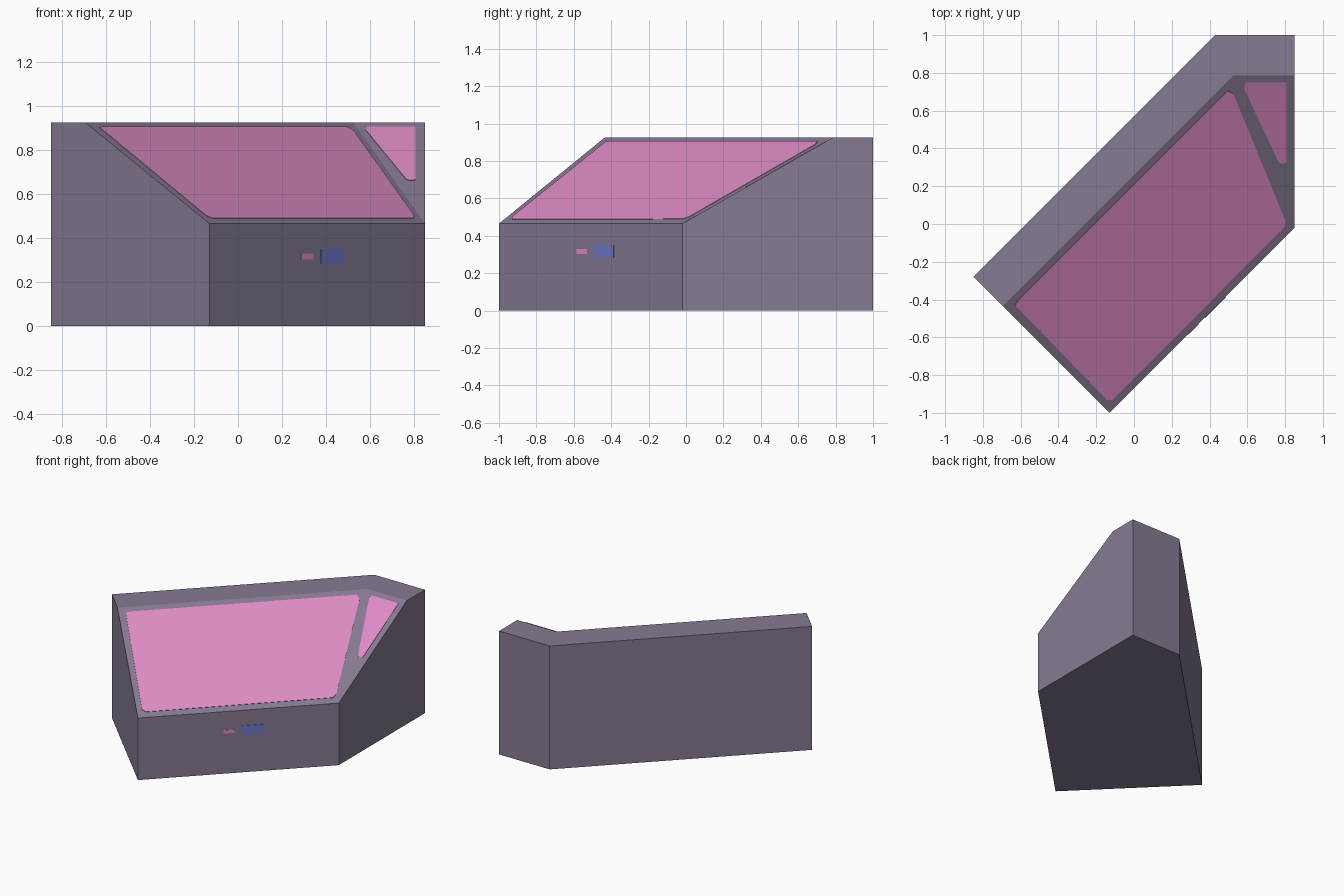
import bpy, bmesh
from mathutils import Vector

if "Cube" in bpy.data.objects:
    bpy.data.objects.remove(bpy.data.objects["Cube"])


def material(name, srgb):
    m = bpy.data.materials.new(name)
    m.diffuse_color = [((c + 0.055) / 1.055) ** 2.4 for c in srgb] + [1.0]
    m.use_nodes = True
    m.node_tree.nodes["Principled BSDF"].inputs["Base Color"].default_value = m.diffuse_color
    return m


GREY = material("mauve grey", (0.53, 0.48, 0.575))
PINK = material("screen pink", (0.88, 0.55, 0.78))
BLUE = material("badge blue", (0.43, 0.47, 0.80))

HIGH, LOW = 0.925, 0.465


def finish(name, bm, mat):
    bmesh.ops.recalc_face_normals(bm, faces=bm.faces)
    me = bpy.data.meshes.new(name)
    bm.to_mesh(me)
    bm.free()
    me.materials.append(mat)
    ob = bpy.data.objects.new(name, me)
    bpy.context.collection.objects.link(ob)
    return ob


def plate(name, pts, mat, thick=0.003):
    """Thin painted panel lying on a flat surface, raised towards the front/top."""
    bm = bmesh.new()
    pts = [Vector(p) for p in pts]
    n = (pts[1] - pts[0]).cross(pts[2] - pts[1]).normalized()
    if n.z < -0.01 or (abs(n.z) <= 0.01 and n.y > 0):
        n = -n
    f = bm.faces.new([bm.verts.new(p) for p in pts])
    ext = bmesh.ops.extrude_face_region(bm, geom=[f], use_keep_orig=True)
    new = [v for v in ext["geom"] if isinstance(v, bmesh.types.BMVert)]
    bmesh.ops.translate(bm, verts=new, vec=n * thick)
    return finish(name, bm, mat)


# Cabinet: five-sided footprint, flat rear rim, two sloping front facets
bm = bmesh.new()
V = lambda x, y, z: bm.verts.new((x, y, z))
foot = [(-0.13, -1.0), (0.85, -0.02), (0.85, 1.0), (0.43, 1.0), (-0.85, -0.28)]
base = [V(x, y, 0) for x, y in foot]
f_left, f_right = V(-0.13, -1.0, LOW), V(0.85, -0.02, LOW)
b_right, b_mid, b_left = V(0.85, 1.0, HIGH), V(0.43, 1.0, HIGH), V(-0.85, -0.28, HIGH)
r_left, r_mid, r_right = V(-0.695, -0.435, HIGH), V(0.525, 0.785, HIGH), V(0.85, 0.785, HIGH)
for face in (
    base,
    (base[0], base[1], f_right, f_left),             # front
    (base[1], base[2], b_right, r_right, f_right),   # right side
    (base[2], base[3], b_mid, b_right),              # rear
    (base[3], base[4], b_left, b_mid),               # long rear
    (base[4], base[0], f_left, r_left, b_left),      # left side
    (f_left, f_right, r_mid, r_left),                # main slope
    (f_right, r_right, r_mid),                       # side slope
    (b_left, r_left, r_mid, b_mid),                  # rim
    (b_mid, r_mid, r_right, b_right),
):
    bm.faces.new(face)
finish("cabinet", bm, GREY)


# Panes: outlines drawn from above and lifted onto the slopes
def on_main(x, y):
    return (x, y, LOW + (HIGH - LOW) * (y - x + 0.87) / 1.13)


def on_side(x, y):
    return (x, y, LOW + (HIGH - LOW) * (y + 0.02) / 0.805)


main = [(-0.145, -0.93), (-0.115, -0.93), (0.797, -0.015), (0.80, 0.02),
        (0.525, 0.69), (0.495, 0.705), (-0.615, -0.405), (-0.63, -0.43)]
plate("main_pane", [on_main(*p) for p in main], PINK)
side = [(0.765, 0.33), (0.785, 0.32), (0.807, 0.325), (0.807, 0.75),
        (0.59, 0.75), (0.58, 0.725)]
plate("side_pane", [on_side(*p) for p in side], PINK)


# Plain marker patches on the front wall
def patch(name, x0, x1, z0, z1, mat):
    plate(name, [(x, x - 0.87, z) for x, z in
                 ((x0, z0), (x1, z0), (x1, z1), (x0, z1))], mat)


patch("blue_marker", 0.375, 0.485, 0.283, 0.35, BLUE)
patch("pink_marker", 0.287, 0.342, 0.302, 0.328, PINK)
